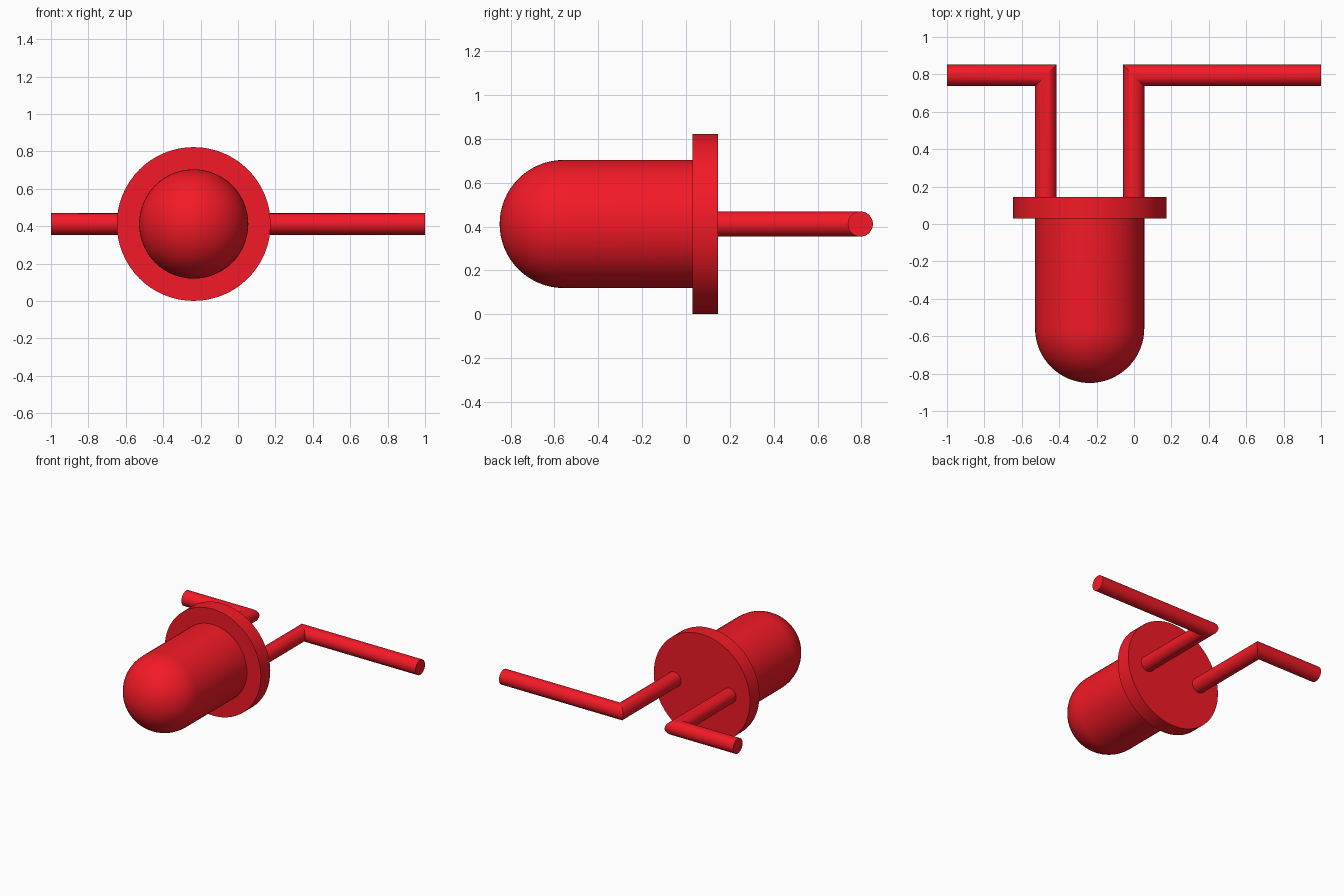
import bpy, bmesh
from math import sin, cos, pi, radians

if "Cube" in bpy.data.objects:
    bpy.data.objects.remove(bpy.data.objects["Cube"])

CX, CZ = -0.237, 0.412      # axis of the bulb
SEG = 64

red = bpy.data.materials.new("red")
red.diffuse_color = (0.9, 0.01, 0.02, 1)
red.use_nodes = True
red.node_tree.nodes["Principled BSDF"].inputs["Base Color"].default_value = red.diffuse_color


def finish(bm, name):
    bmesh.ops.remove_doubles(bm, verts=bm.verts, dist=1e-5)
    bmesh.ops.recalc_face_normals(bm, faces=bm.faces)
    mesh = bpy.data.meshes.new(name)
    bm.to_mesh(mesh)
    bm.free()
    obj = bpy.data.objects.new(name, mesh)
    bpy.context.collection.objects.link(obj)
    mesh.materials.append(red)
    bpy.ops.object.select_all(action='DESELECT')
    obj.select_set(True)
    bpy.context.view_layer.objects.active = obj
    bpy.ops.object.shade_smooth_by_angle(angle=radians(30))
    return obj


def lathe(name, profile):
    """Spin (radius, y) points around the bulb axis."""
    bm = bmesh.new()
    vs = [bm.verts.new((CX + r, y, CZ)) for r, y in profile]
    edges = [bm.edges.new(p) for p in zip(vs, vs[1:])]
    bmesh.ops.spin(bm, geom=vs + edges, cent=(CX, 0, CZ), axis=(0, 1, 0),
                   angle=2 * pi, steps=SEG)
    return finish(bm, name)


def lead(name, x, side, r=0.0575, y0=0.14, yc=0.795, n=40):
    """Round wire running back, then mitred outwards to x = side."""
    angles = [2 * pi * i / n for i in range(n)]
    bm = bmesh.new()
    rings = [
        [bm.verts.new((x + r * cos(a), y0, CZ + r * sin(a))) for a in angles],
        [bm.verts.new((x + r * cos(a), yc - side * r * cos(a), CZ + r * sin(a))) for a in angles],
        [bm.verts.new((side, yc - side * r * cos(a), CZ + r * sin(a))) for a in angles]]
    for a, b in zip(rings, rings[1:]):
        for i in range(n):
            j = (i + 1) % n
            bm.faces.new((a[i], a[j], b[j], b[i]))
    bm.faces.new(rings[0])
    bm.faces.new(rings[-1])
    return finish(bm, name)


# Domed lens with its base flange
R, DOME_Y, STEPS = 0.292, -0.558, 16
dome = [(R * sin(t), DOME_Y - R * cos(t))
        for t in (pi / 2 * i / STEPS for i in range(STEPS + 1))]
lathe("lens_and_flange",
      dome + [(R, 0.03), (0.411, 0.03), (0.411, 0.145), (0, 0.145)])

# Bent wire leads
lead("left_lead", -0.472, -1)
lead("right_lead", -0.002, 1)
